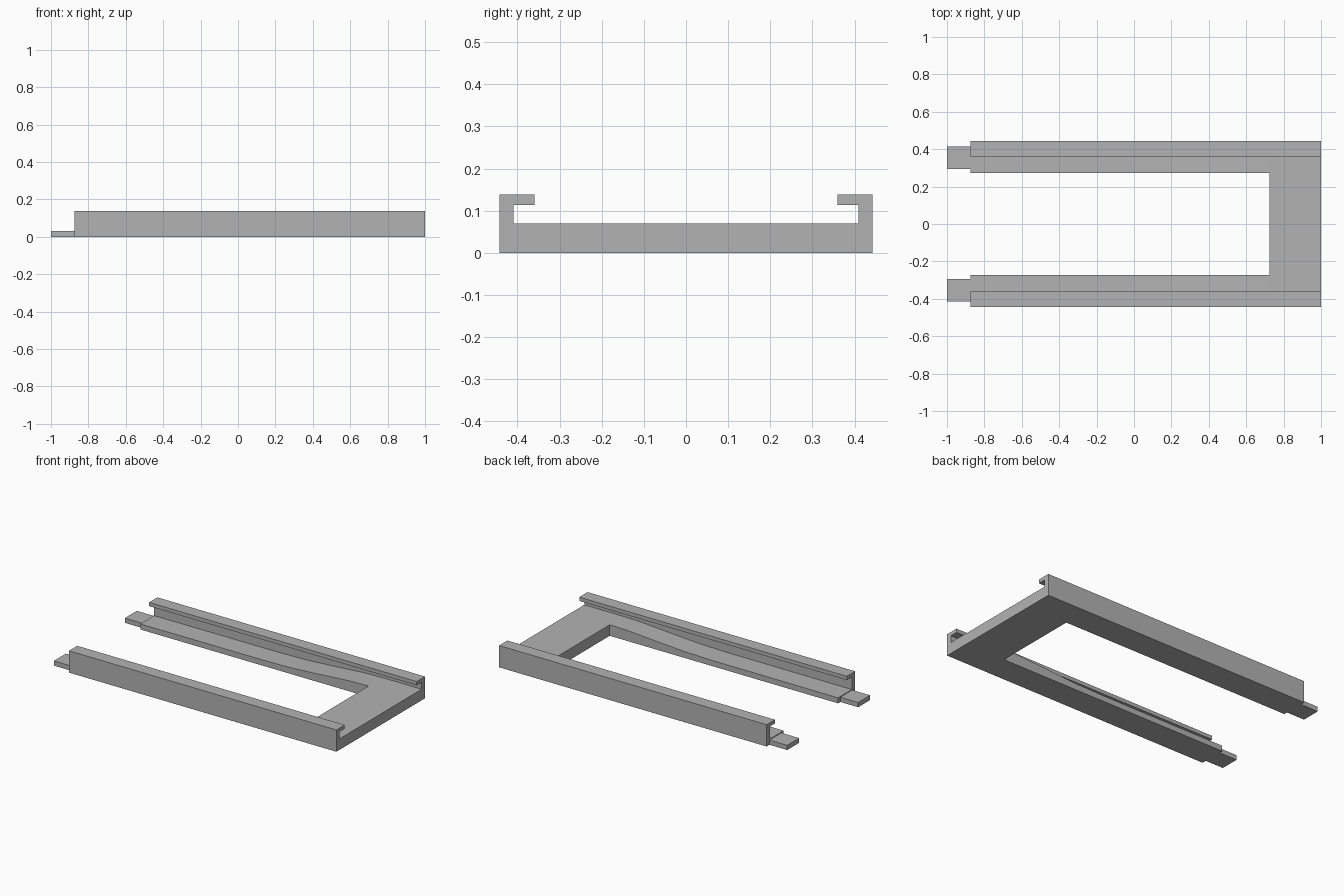
import bpy
import bmesh

cube = bpy.data.objects.get("Cube")
if cube:
    bpy.data.objects.remove(cube, do_unlink=True)

grey = bpy.data.materials.new("plain grey")
grey.use_nodes = True
COLOUR = (0.45, 0.45, 0.45, 1)
grey.diffuse_color = COLOUR
grey.node_tree.nodes["Principled BSDF"].inputs["Base Color"].default_value = COLOUR

X_OPEN, X_INNER, X_END = -0.875, 0.725, 1.0   # open end, inner edge of bridge, closed end
Y_IN, Y_WALL, Y_OUT = 0.272, 0.41, 0.443      # arm inner edge, wall inner face, outer face
FLOOR, TOP = 0.07, 0.138


def extrude(name, outline, vector):
    """Solid made by sweeping a flat outline along a vector."""
    bm = bmesh.new()
    face = bm.faces.new([bm.verts.new(p) for p in outline])
    swept = bmesh.ops.extrude_face_region(bm, geom=[face])["geom"]
    bmesh.ops.translate(bm, vec=vector,
                        verts=[g for g in swept if isinstance(g, bmesh.types.BMVert)])
    bmesh.ops.recalc_face_normals(bm, faces=bm.faces)
    mesh = bpy.data.meshes.new(name)
    bm.to_mesh(mesh)
    bm.free()
    mesh.materials.append(grey)
    obj = bpy.data.objects.new(name, mesh)
    bpy.context.collection.objects.link(obj)
    return obj


# Bridge joining the two arms at the closed end
extrude("bridge", [(X_INNER, -Y_WALL, 0), (X_END, -Y_WALL, 0),
                   (X_END, -Y_WALL, FLOOR), (X_INNER, -Y_WALL, FLOOR)],
        (0, 2 * Y_WALL, 0))

# Arm floor, side view: thick at the bridge, ramping down to a thin open end
floor_top = [(X_INNER, FLOOR), (0.6, 0.067), (0.4, 0.053), (0.2, 0.04),
             (0.0, 0.036), (X_OPEN, 0.035)]
arm_side = [(X_OPEN, 0), (X_INNER, 0)] + floor_top
# Outer wall with its overhanging lip, end view
rail_end = [(Y_WALL, 0), (Y_OUT, 0), (Y_OUT, TOP), (0.36, TOP), (0.36, 0.114), (Y_WALL, 0.114)]

for side, s in (("left", 1), ("right", -1)):
    extrude(side + "_arm_floor", [(x, s * Y_IN, z) for x, z in arm_side],
            (0, s * (Y_WALL - Y_IN), 0))
    extrude(side + "_rail", [(X_OPEN, s * y, z) for y, z in rail_end],
            (X_END - X_OPEN, 0, 0))
    # Thin tab projecting from the open end
    extrude(side + "_tab", [(-1, s * 0.295, 0), (-1, s * 0.415, 0),
                            (-1, s * 0.415, 0.03), (-1, s * 0.295, 0.03)],
            (1 + X_OPEN, 0, 0))
